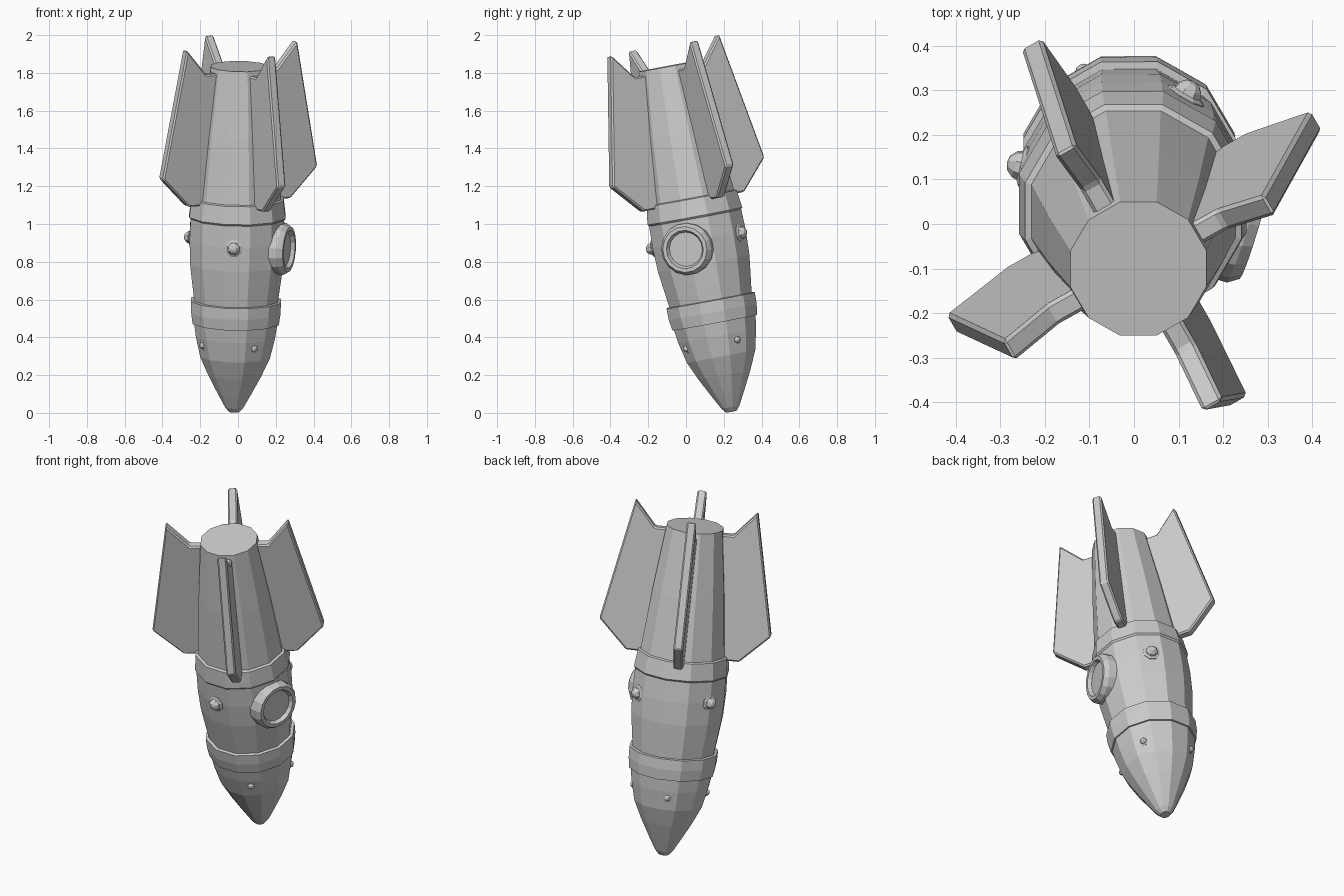
import bpy, bmesh
from math import cos, sin, pi, radians
from mathutils import Matrix, Vector

if "Cube" in bpy.data.objects:
    bpy.data.objects.remove(bpy.data.objects["Cube"])

# Tilted rocket frame: local z runs from nose tip to tail
W = Vector((0.016, -0.183, 0.983)).normalized()
V = W.cross(Vector((1, 0, 0))).normalized()
U = V.cross(W)
FRAME = Matrix((U, V, W)).transposed().to_4x4()
FRAME.translation = (-0.02, 0.24, 0.006)


def finish(name, bm, local=Matrix()):
    bmesh.ops.recalc_face_normals(bm, faces=bm.faces)
    me = bpy.data.meshes.new(name)
    bm.to_mesh(me)
    bm.free()
    ob = bpy.data.objects.new(name, me)
    ob.matrix_world = FRAME @ local
    bpy.context.collection.objects.link(ob)
    return ob


def lathe(name, profile, sides=12, local=Matrix()):
    """Spin an (radius, height) profile into a capped solid."""
    bm = bmesh.new()
    rings = []
    for r, z in profile:
        rings.append([bm.verts.new((r * cos(2 * pi * (i + .5) / sides),
                                    r * sin(2 * pi * (i + .5) / sides), z))
                      for i in range(sides)])
    for a, b in zip(rings, rings[1:]):
        for i in range(sides):
            j = (i + 1) % sides
            bm.faces.new((a[i], a[j], b[j], b[i]))
    bm.faces.new(rings[0])
    bm.faces.new(rings[-1])
    return finish(name, bm, local)


def outward(angle, t, r=0.0):
    """Local frame whose z axis points radially out of the hull."""
    return (Matrix.Translation((0, 0, t)) @ Matrix.Rotation(radians(angle), 4, 'Z')
            @ Matrix.Rotation(pi / 2, 4, 'Y') @ Matrix.Translation((0, 0, r)))


# Hull sections
lathe("nose_tip", [(.028, 0), (.05, .025), (.089, .095)])
lathe("nose_cone", [(.089, .095), (.145, .2), (.191, .30), (.217, .41), (.229, .49)])
lathe("lower_band", [(.236, .48), (.245, .54), (.246, .60), (.228, .603)])
lathe("body", [(.228, .595), (.242, .70), (.255, .80), (.26, .93), (.256, 1.06)])
lathe("upper_band", [(.256, 1.045), (.264, 1.055), (.251, 1.15), (.237, 1.155)])
lathe("tail", [(.238, 1.145), (.202, 1.5), (.158, 1.86)])

# Four swept fins
OUTLINE = [(.12, 1.13), (.31, 1.13), (.47, 1.29), (.335, 1.975), (.215, 1.835), (.10, 1.835)]
for k in range(4):
    bm = bmesh.new()
    face = bm.faces.new([bm.verts.new((r, -.026, t)) for r, t in OUTLINE])
    ext = bmesh.ops.extrude_face_region(bm, geom=[face])
    bmesh.ops.translate(bm, vec=(0, .052, 0),
                        verts=[v for v in ext["geom"] if isinstance(v, bmesh.types.BMVert)])
    fin = finish(f"fin_{k + 1}", bm, Matrix.Rotation(radians(29.5 + 90 * k), 4, 'Z'))
    bev = fin.modifiers.new("edge_bevel", 'BEVEL')
    bev.width = .008
    bev.segments = 1

# Porthole rim and glass
lathe("porthole_rim", [(.13, .15), (.138, .22), (.138, .265), (.122, .29), (.102, .29), (.09, .268)],
      16, outward(-17, .894))
lathe("porthole_glass", [(.092, .20), (.092, .27)], 16, outward(-17, .894))


# Rivets: a flange with a low-poly dome
def rivet(name, angle, t, r, size):
    lathe(name, [(size * 1.4, -.03), (size * 1.4, 0), (size, size * .2), (size * .9, size * .55),
                 (size * .5, size * .95), (size * .1, size * 1.05)], 8, outward(angle, t, r))


for i, a in enumerate((-94, 61, 166)):
    rivet(f"body_rivet_{i + 1}", a, .925, .252, .034)
for k in range(4):
    rivet(f"nose_rivet_{k + 1}", 30 + 90 * k, .373, .197, .019)
